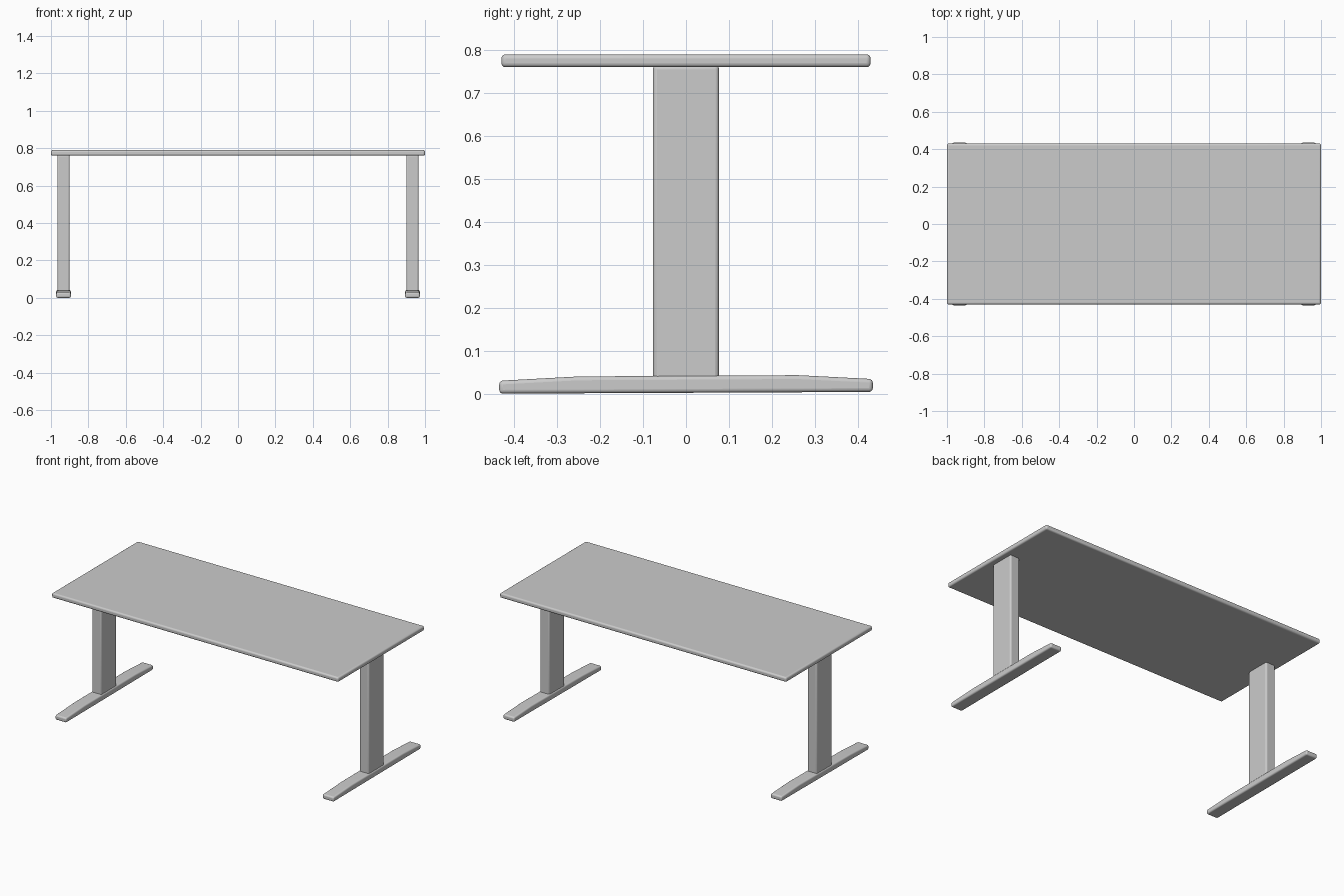
import bpy, bmesh

if "Cube" in bpy.data.objects:
    bpy.data.objects.remove(bpy.data.objects["Cube"])


def prism(name, profile, x0, x1, bevel, segments=4):
    """Extrude a (y, z) profile from x0 to x1 and round its edges."""
    bm = bmesh.new()
    face = bm.faces.new([bm.verts.new((x0, y, z)) for y, z in profile])
    out = bmesh.ops.extrude_face_region(bm, geom=[face])
    verts = [v for v in out["geom"] if isinstance(v, bmesh.types.BMVert)]
    bmesh.ops.translate(bm, verts=verts, vec=(x1 - x0, 0, 0))
    bmesh.ops.recalc_face_normals(bm, faces=bm.faces)
    mesh = bpy.data.meshes.new(name)
    bm.to_mesh(mesh)
    bm.free()
    ob = bpy.data.objects.new(name, mesh)
    bpy.context.collection.objects.link(ob)
    mod = ob.modifiers.new("rounding", "BEVEL")
    mod.width, mod.segments = bevel, segments
    mod.limit_method = "ANGLE"
    bpy.ops.object.select_all(action="DESELECT")
    ob.select_set(True)
    bpy.context.view_layer.objects.active = ob
    bpy.ops.object.shade_smooth_by_angle()
    return ob


def rect(half_y, z0, z1):
    return [(-half_y, z0), (half_y, z0), (half_y, z1), (-half_y, z1)]


# Thin top with rounded rim
prism("table_top", rect(0.43, 0.76, 0.79), -1, 1, 0.01)

# Foot side profile: flat in the middle, tapering to both tips
foot = [(-0.435, 0.0), (0.435, 0.004), (0.435, 0.034), (0.26, 0.043),
        (-0.25, 0.04), (-0.435, 0.03)]

for side, sx in (("left", -0.933), ("right", 0.933)):
    # Column reaching from the foot into the top
    prism(side + "_column", rect(0.077, 0.025, 0.765), sx - 0.033, sx + 0.033, 0.01)
    # Long foot bar
    prism(side + "_foot", foot, sx - 0.039, sx + 0.039, 0.009)
